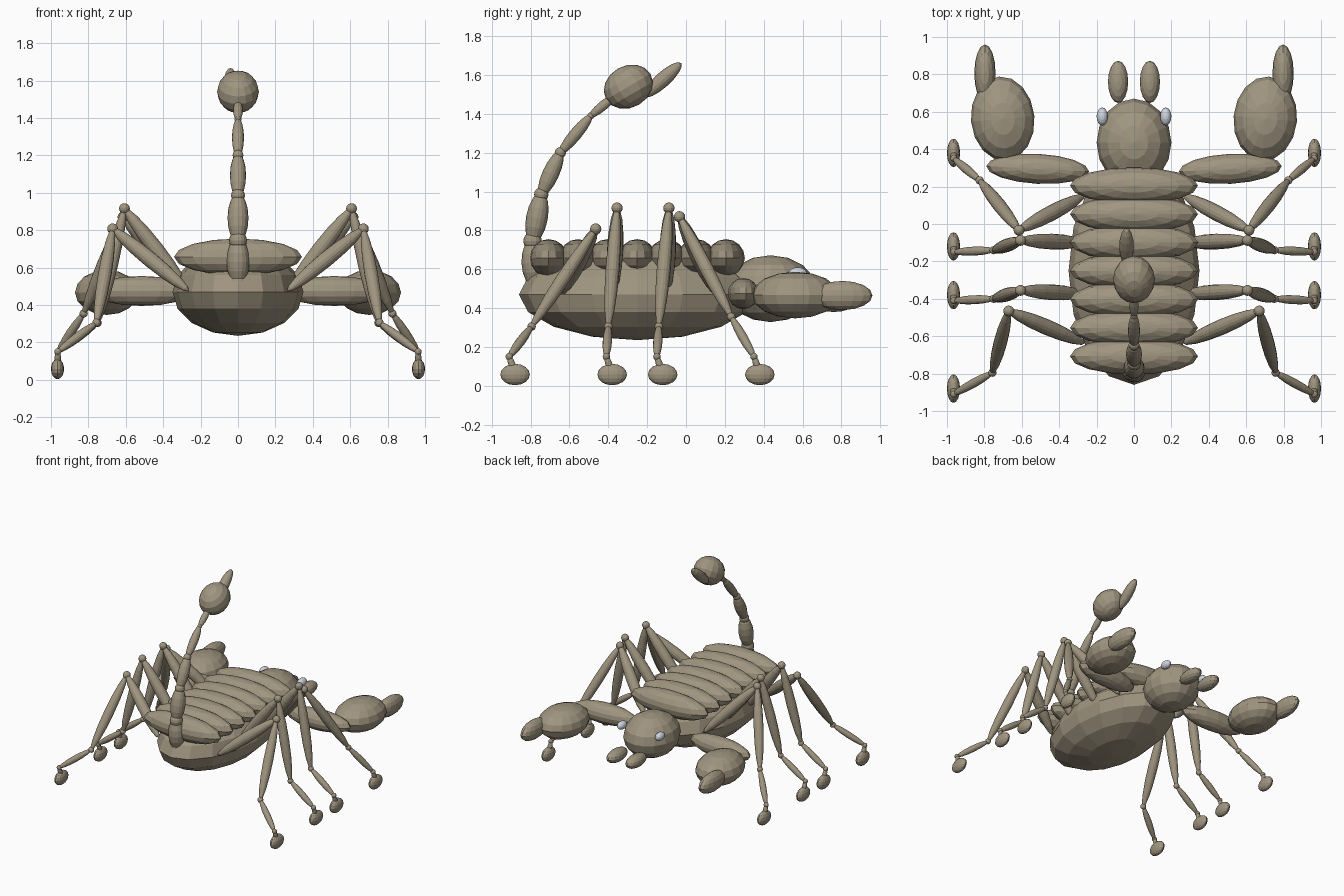
import bpy
from math import radians
from mathutils import Vector

cube = bpy.data.objects.get("Cube")
if cube:
    bpy.data.objects.remove(cube)


def make_material(name, color):
    mat = bpy.data.materials.new(name)
    mat.use_nodes = True
    mat.diffuse_color = (*color, 1)
    mat.node_tree.nodes["Principled BSDF"].inputs["Base Color"].default_value = (*color, 1)
    return mat


TAN = make_material("tan shell", (0.35, 0.30, 0.215))
WHITE = make_material("pale eye", (0.62, 0.66, 0.74))


def ellipsoid(name, center, radii, rotation=(0, 0, 0), mat=TAN):
    """Faceted ellipsoid with its poles on local z."""
    bpy.ops.mesh.primitive_uv_sphere_add(segments=16, ring_count=8, radius=1,
                                         location=center, rotation=rotation)
    obj = bpy.context.object
    obj.name = name
    obj.scale = radii
    obj.data.materials.append(mat)
    return obj


def ball(name, center, radius):
    return ellipsoid(name, center, (radius,) * 3)


def limb(name, start, end, radius, overlap=0.01):
    """Spindle stretched between two joints."""
    start, end = Vector(start), Vector(end)
    span = end - start
    rotation = span.to_track_quat('Z', 'Y').to_euler()
    return ellipsoid(name, (start + end) / 2,
                     (radius, radius, span.length / 2 + overlap), rotation)


# Body with overlapping back plates
ellipsoid("body", (0, -0.25, 0.47), (0.35, 0.61, 0.235))
for i in range(7):
    ellipsoid(f"back_plate_{i + 1}", (0, 0.205 - 0.152 * i, 0.657), (0.342, 0.098, 0.098))

# Head
ellipsoid("head", (0, 0.435, 0.5), (0.2, 0.235, 0.172))

# Each leg: hip, knee, shin joint, ankle, foot on the +x side
LEGS = {
    "front": ((0.27, 0.15, 0.48), (0.615, -0.033, 0.87), (0.825, 0.233, 0.355), 0.38),
    "mid_front": ((0.27, -0.10, 0.48), (0.607, -0.088, 0.915), (0.75, -0.14, 0.305), -0.12),
    "mid_rear": ((0.27, -0.375, 0.48), (0.607, -0.355, 0.915), (0.75, -0.4, 0.305), -0.38),
    "rear": ((0.27, -0.635, 0.48), (0.67, -0.465, 0.807), (0.757, -0.795, 0.305), -0.88),
}

for side, s in (("left", 1), ("right", -1)):
    def flip(p):
        return (s * p[0], p[1], p[2])

    # Eyes and mouthparts
    ellipsoid(f"{side}_eye", flip((0.17, 0.575, 0.578)), (0.03, 0.048, 0.032), mat=WHITE)
    ellipsoid(f"{side}_mouthpart", flip((0.085, 0.76, 0.43)), (0.054, 0.113, 0.05))

    # Pincer
    ellipsoid(f"{side}_pincer_arm", flip((0.515, 0.295, 0.475)), (0.275, 0.08, 0.08),
              (0, 0, s * radians(3)))
    ellipsoid(f"{side}_pincer_palm", flip((0.702, 0.563, 0.467)), (0.17, 0.226, 0.12),
              (0, 0, s * radians(-5)))
    ellipsoid(f"{side}_pincer_finger", flip((0.797, 0.805, 0.465)), (0.057, 0.155, 0.075))

    # Legs
    for name, (hip, knee, shin, foot_y) in LEGS.items():
        ankle = (0.963, foot_y - 0.03, 0.15)
        tag = f"{side}_{name}"
        limb(f"{tag}_thigh", flip(hip), flip(knee), 0.042)
        limb(f"{tag}_shank", flip(knee), flip(shin), 0.036)
        limb(f"{tag}_shin", flip(shin), flip(ankle), 0.024)
        ball(f"{tag}_knee", flip(knee), 0.029)
        ball(f"{tag}_shin_joint", flip(shin), 0.022)
        ball(f"{tag}_ankle", flip(ankle), 0.019)
        limb(f"{tag}_foot_link", flip(ankle), flip((0.965, foot_y, 0.06)), 0.018)
        ellipsoid(f"{tag}_foot", flip((0.965, foot_y, 0.058)), (0.035, 0.076, 0.055))

# Tail: joints as (y, z, ball radius), spindles between them
JOINTS = [(-0.78, 0.52, 0.05), (-0.79, 0.745, 0.048), (-0.745, 0.985, 0.037),
          (-0.647, 1.2, 0.029), (-0.49, 1.39, 0.018), (-0.37, 1.49, 0.014)]
WIDTHS = [0.062, 0.056, 0.043, 0.032, 0.025]
for i, (y, z, radius) in enumerate(JOINTS):
    ball(f"tail_joint_{i + 1}", (0, y, z), radius)
    if i < len(WIDTHS):
        limb(f"tail_segment_{i + 1}", (0, y, z), (0, *JOINTS[i + 1][:2]), WIDTHS[i], 0.012)

# Venom bulb and stinger
ellipsoid("tail_bulb", (0, -0.297, 1.54), (0.112, 0.132, 0.108), (radians(30), 0, 0))
limb("stinger", (-0.04, -0.21, 1.495), (-0.04, -0.032, 1.655), 0.039)
